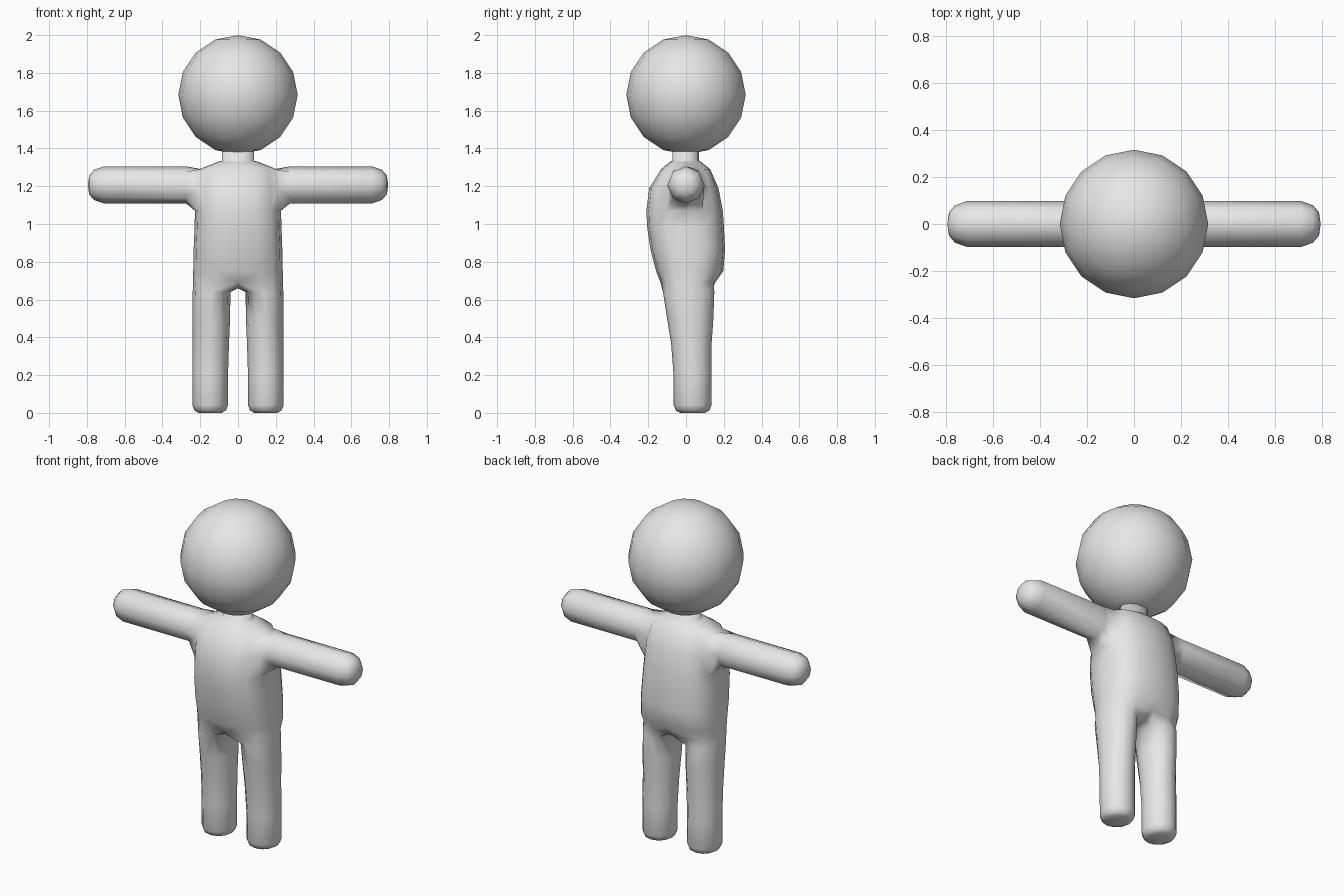
import bpy, bmesh
from math import sin, cos, pi, radians, copysign

cube = bpy.data.objects.get("Cube")
if cube:
    bpy.data.objects.remove(cube, do_unlink=True)

grey = bpy.data.materials.new("plain_grey")
grey.use_nodes = True
grey.diffuse_color = (0.8, 0.8, 0.8, 1)
grey.node_tree.nodes["Principled BSDF"].inputs["Base Color"].default_value = (0.8, 0.8, 0.8, 1)


def finish(name, bm):
    bmesh.ops.recalc_face_normals(bm, faces=bm.faces)
    for f in bm.faces:
        f.smooth = True
    mesh = bpy.data.meshes.new(name)
    bm.to_mesh(mesh)
    bm.free()
    mesh.materials.append(grey)
    obj = bpy.data.objects.new(name, mesh)
    bpy.context.collection.objects.link(obj)
    return obj


def power(v, p):
    return copysign(abs(v) ** p, v)


def bridge(bm, a, b):
    n = len(a)
    for i in range(n):
        j = (i + 1) % n
        bm.faces.new((a[i], a[j], b[j], b[i]))


# Head
bm = bmesh.new()
bmesh.ops.create_uvsphere(bm, u_segments=16, v_segments=8, radius=0.316)
bmesh.ops.translate(bm, verts=bm.verts, vec=(0, 0, 1.684))
finish("head", bm)

# Body: left half of torso and neck, from half rings
# (height, half width, front y, back y, roundness power)
rows = [
    (0.69, 0.237, -0.135, 0.155, 0.75),
    (0.75, 0.237, -0.158, 0.197, 0.75),
    (0.86, 0.235, -0.187, 0.207, 0.75),
    (0.98, 0.230, -0.205, 0.201, 0.75),
    (1.07, 0.228, -0.210, 0.195, 0.8),
    (1.19, 0.225, -0.195, 0.172, 0.8),
    (1.29, 0.205, -0.132, 0.128, 0.8),
    (1.33, 0.105, -0.085, 0.080, 1),
    (1.335, 0.085, -0.072, 0.068, 1),
    (1.41, 0.085, -0.072, 0.068, 1),
]
bm = bmesh.new()
rings = []
for z, w, front, back, p in rows:
    mid, depth = (front + back) / 2, (back - front) / 2
    ring = []
    for k in range(9):
        a = (k - 4) * pi / 8
        x = 0 if k in (0, 8) else w * power(cos(a), p)
        ring.append(bm.verts.new((x, mid + depth * power(sin(a), p), z)))
    rings.append(ring)
for r in range(len(rings) - 1):
    for k in range(8):
        if r in (4, 5) and k in (3, 4):
            continue  # opening for the arm
        lo, hi = rings[r], rings[r + 1]
        bm.faces.new((lo[k], lo[k + 1], hi[k + 1], hi[k]))
bm.faces.new(rings[-1])

# Arm, eight sided with a rounded end
low, mid, top = rings[4:7]
loop = [low[3], low[4], low[5], mid[5], top[5], top[4], top[3], mid[3]]
for x, rad in ((0.275, 0.098), (0.71, 0.098), (0.762, 0.08), (0.788, 0.05)):
    ring = []
    for i in range(8):
        a = radians(225 + 45 * i)
        ring.append(bm.verts.new((x, rad * cos(a), 1.207 + rad * sin(a))))
    bridge(bm, loop, ring)
    loop = ring
tip = bm.verts.new((0.795, 0, 1.207))
for i in range(8):
    bm.faces.new((loop[i], loop[(i + 1) % 8], tip))

# Leg, hung from the torso edge and the crotch seam
seam = [bm.verts.new((0, y, 0.66)) for y in (0.09, 0.01, -0.07)]
loop = rings[0] + seam
# (height, centre x, half width, front y, back y)
leg = [
    (0.64, 0.140, 0.100, -0.122, 0.150),
    (0.50, 0.141, 0.099, -0.100, 0.145),
    (0.36, 0.144, 0.096, -0.078, 0.135),
    (0.20, 0.147, 0.094, -0.066, 0.135),
    (0.04, 0.147, 0.094, -0.065, 0.135),
    (0.012, 0.147, 0.083, -0.053, 0.123),
    (0.0, 0.147, 0.060, -0.030, 0.100),
]
for z, cx, w, front, back in leg:
    ring = []
    for k in range(12):
        a = radians((k - 4) * 30)
        y = (front + back) / 2 + (back - front) / 2 * sin(a)
        ring.append(bm.verts.new((cx + w * cos(a), y, z)))
    bridge(bm, loop, ring)
    loop = ring
bm.faces.new(loop)

body = finish("body", bm)
mirror = body.modifiers.new("mirror", "MIRROR")
mirror.use_axis[0] = True
mirror.use_clip = True
mirror.merge_threshold = 0.001
